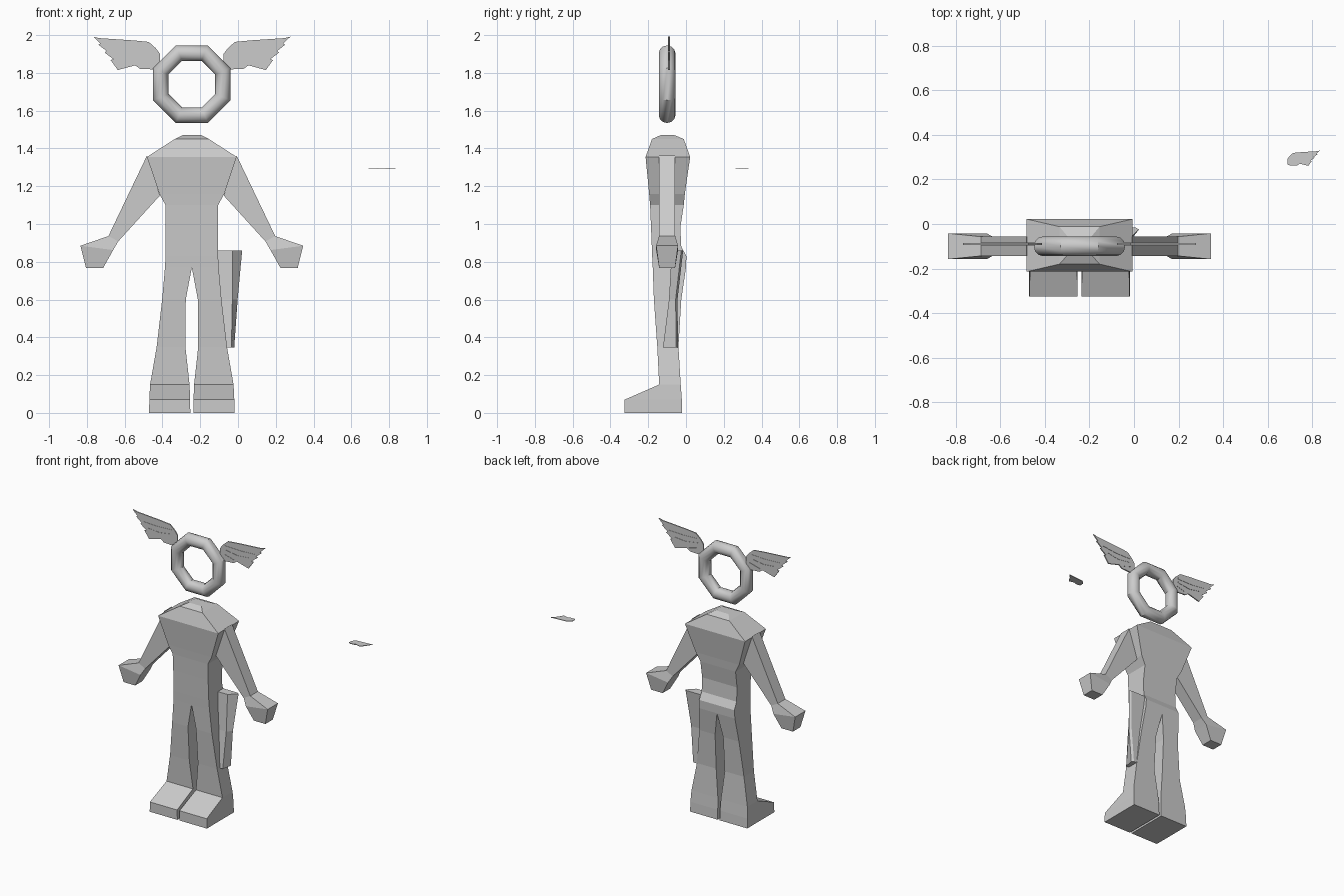
import bpy, bmesh, math
from mathutils import Vector

if "Cube" in bpy.data.objects:
    bpy.data.objects.remove(bpy.data.objects["Cube"])

CX = -0.2445   # symmetry plane of the figure
AY = -0.10     # depth of arms and head ring

grey = bpy.data.materials.new("light grey")
grey.diffuse_color = (0.6, 0.6, 0.6, 1)
grey.use_nodes = True
grey.node_tree.nodes["Principled BSDF"].inputs["Base Color"].default_value = grey.diffuse_color


def add_object(name, bm):
    bmesh.ops.recalc_face_normals(bm, faces=bm.faces[:])
    mesh = bpy.data.meshes.new(name)
    bm.to_mesh(mesh)
    bm.free()
    mesh.materials.append(grey)
    ob = bpy.data.objects.new(name, mesh)
    bpy.context.collection.objects.link(ob)
    return ob


def loft(name, rings, drop_centre=False):
    """Skin a stack of equal-sized rings and cap both ends."""
    bm = bmesh.new()
    vs = [[bm.verts.new(p) for p in ring] for ring in rings]
    n = len(vs[0])
    for a, b in zip(vs, vs[1:]):
        for i in range(n):
            j = (i + 1) % n
            bm.faces.new((a[i], a[j], b[j], b[i]))
    bm.faces.new(vs[0])
    bm.faces.new(vs[-1])
    bmesh.ops.recalc_face_normals(bm, faces=bm.faces[:])
    if drop_centre:  # open the half where it meets its mirror image
        inner = [f for f in bm.faces if all(abs(v.co.x - CX) < 1e-5 for v in f.verts)]
        bmesh.ops.delete(bm, geom=inner, context='FACES')
    return add_object(name, bm)


def plate(name, outline, place, thickness_dir):
    """Thin solid from a flat outline."""
    bm = bmesh.new()
    t = Vector(thickness_dir)
    pts = [Vector(place(*p)) for p in outline]
    a = [bm.verts.new(p - t) for p in pts]
    b = [bm.verts.new(p + t) for p in pts]
    bm.faces.new(a)
    bm.faces.new(b)
    for i in range(len(a)):
        j = (i + 1) % len(a)
        bm.faces.new((a[i], a[j], b[j], b[i]))
    return add_object(name, bm)


# Body half: height, outer half width, inner half width, front y, back y
levels = [
    (0.00, 0.226, 0.008, -0.325, -0.020), (0.07, 0.225, 0.009, -0.325, -0.022),
    (0.15, 0.221, 0.012, -0.142, -0.028), (0.35, 0.186, 0.034, -0.152, -0.040),
    (0.60, 0.157, 0.032, -0.170, -0.025), (0.77, 0.142, 0.000, -0.176, 0.000),
    (0.83, 0.139, 0.000, -0.179, 0.002), (0.88, 0.138, 0.000, -0.181, -0.025),
    (0.98, 0.138, 0.000, -0.185, -0.030), (1.10, 0.139, 0.000, -0.190, -0.012),
    (1.16, 0.172, 0.000, -0.195, -0.006), (1.355, 0.2375, 0.000, -0.214, 0.022),
    (1.45, 0.090, 0.000, -0.180, -0.012), (1.47, 0.050, 0.000, -0.135, -0.060),
]
body = loft("body_and_legs",
            [[(CX + i, f, z), (CX + o, f, z), (CX + o, b, z), (CX + i, b, z)]
             for z, o, i, f, b in levels], drop_centre=True)
pivot = bpy.data.objects.new("mirror_centre", None)
pivot.location = (CX, 0, 0)
pivot.hide_render = True
bpy.context.collection.objects.link(pivot)


def mirror(ob):
    m = ob.modifiers.new("Mirror", 'MIRROR')
    m.mirror_object = pivot
    m.merge_threshold = 0.0005


mirror(body)

# Arms with blocky hands: outer x, z, inner x, z, half depth
arm_rings = [(-0.007, 1.362, -0.075, 1.15, 0.043), (0.197, 0.936, 0.145, 0.908, 0.043),
             (0.345, 0.885, 0.172, 0.862, 0.058), (0.316, 0.767, 0.225, 0.767, 0.042)]
mirror(loft("arms_and_hands",
            [[(x0, AY - h, z0), (x0, AY + h, z0), (x1, AY + h, z1), (x1, AY - h, z1)]
             for x0, z0, x1, z1, h in arm_rings]))

# Octagonal head ring
R, r = 0.178, 0.044
rings = []
for k in range(8):
    a = math.radians(22.5 + 45 * k)
    rings.append([(CX + (R + r * math.cos(t)) * math.cos(a), AY + r * math.sin(t),
                   1.74 + (R + r * math.cos(t)) * math.sin(a))
                  for t in [math.tau * s / 12 for s in range(12)]])
bm = bmesh.new()
vs = [[bm.verts.new(p) for p in ring] for ring in rings]
for k in range(8):
    for i in range(12):
        j, m = (i + 1) % 12, (k + 1) % 8
        bm.faces.new((vs[k][i], vs[k][j], vs[m][j], vs[m][i]))
ring = add_object("head_ring", bm)
bpy.context.view_layer.objects.active = ring
ring.select_set(True)
bpy.ops.object.shade_smooth_by_angle(angle=math.radians(35))

# Wing outline: distance from the symmetry plane, height
wing = [(0.522, 1.992), (0.49, 1.984), (0.31, 1.972), (0.228, 1.964), (0.19, 1.93),
        (0.168, 1.90), (0.168, 1.83), (0.195, 1.818), (0.275, 1.822), (0.30, 1.84),
        (0.392, 1.815), (0.43, 1.868), (0.415, 1.872), (0.462, 1.908),
        (0.452, 1.916), (0.495, 1.95), (0.484, 1.955)]
mirror(plate("head_wings", wing, lambda d, z: (CX + d, -0.09, z), (0, 0.004, 0)))

# Raised feather ridges on both faces of the wings
feathers = [[(0.21, 1.93), (0.33, 1.925), (0.44, 1.93), (0.33, 1.917), (0.21, 1.918)],
            [(0.21, 1.90), (0.31, 1.885), (0.40, 1.893), (0.31, 1.877), (0.21, 1.89)],
            [(0.20, 1.86), (0.27, 1.84), (0.28, 1.846), (0.20, 1.868)]]
for k, f in enumerate(feathers):
    mirror(plate("wing_feather_%d" % (k + 1), f,
                 lambda d, z: (CX + d, -0.09, z), (0, 0.006, 0)))

# Small loose wing lying flat to one side
plate("loose_wing", wing,
      lambda d, z: (0.69 + (d - 0.168) * 0.41, 0.33 + (z - 1.992) * 0.39, 1.292),
      (0, 0, 0.002))

# Holster at the hip: left x, front corner x, right x, front y, back y per height
holster = [(0.345, -0.085, -0.035, -0.020, -0.122, -0.042),
           (0.60, -0.100, -0.030, -0.002, -0.090, -0.045),
           (0.86, -0.108, -0.030, 0.022, -0.075, -0.015)]
loft("hip_holster",
     [[(l, f, z), (c, f, z), (rt, b - 0.01, z), (rt - 0.015, b, z), (l, b, z)]
      for z, l, c, rt, f, b in holster])
